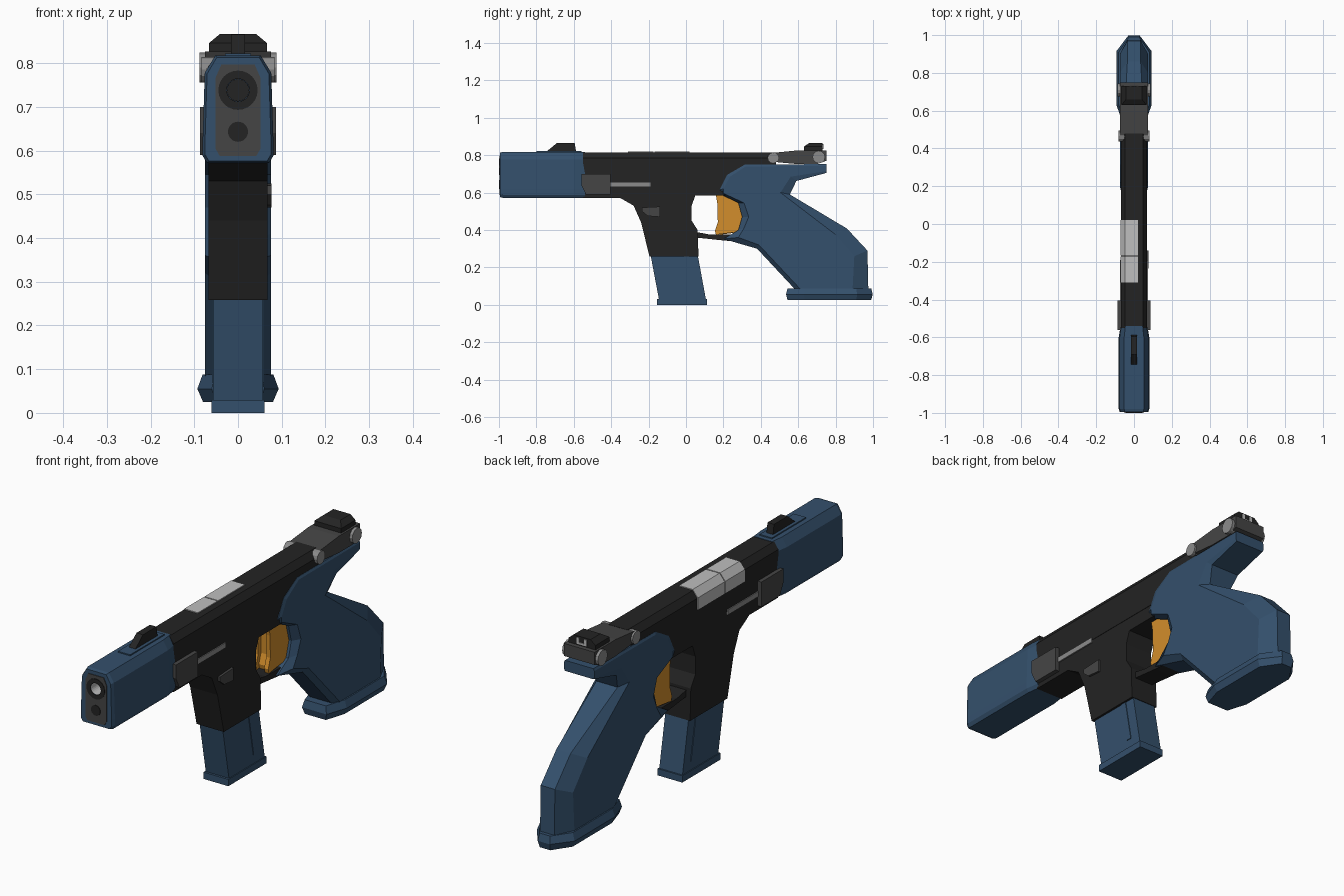
import bpy, bmesh, math

if "Cube" in bpy.data.objects:
    bpy.data.objects.remove(bpy.data.objects["Cube"])

def material(name, rgb):
    m = bpy.data.materials.new(name)
    m.diffuse_color = (*rgb, 1)
    m.use_nodes = True
    m.node_tree.nodes["Principled BSDF"].inputs["Base Color"].default_value = m.diffuse_color
    return m

BLUE = material("steel blue", (0.034, 0.080, 0.150))
BLACK = material("black", (0.017, 0.017, 0.017))
DARK = material("dark grey", (0.060, 0.060, 0.060))
GREY = material("mid grey", (0.26, 0.26, 0.26))
SILVER = material("silver", (0.52, 0.52, 0.52))
ORANGE = material("orange", (0.65, 0.27, 0.025))

def loft(name, rings, mat):
    """Closed solid through rings of 3D points with equal counts."""
    bm = bmesh.new()
    vs = [[bm.verts.new(p) for p in r] for r in rings]
    n = len(vs[0])
    for a, b in zip(vs, vs[1:]):
        for i in range(n):
            j = (i + 1) % n
            bm.faces.new((a[i], a[j], b[j], b[i]))
    bm.faces.new(vs[0])
    bm.faces.new(vs[-1])
    bmesh.ops.recalc_face_normals(bm, faces=bm.faces)
    me = bpy.data.meshes.new(name)
    bm.to_mesh(me)
    bm.free()
    me.materials.append(mat)
    ob = bpy.data.objects.new(name, me)
    bpy.context.collection.objects.link(ob)
    return ob

def side(name, pts, x0, x1, mat):
    """Side (y, z) profile extruded across x."""
    return loft(name, [[(x, y, z) for y, z in pts] for x in (x0, x1)], mat)

def section(half, y, sx=1.0, sz=1.0, cz=0.69):
    """Mirrored (x, z) cross-section placed at y."""
    pts = half + [(-x, z) for x, z in reversed(half)]
    return [(x * sx, y, cz + (z - cz) * sz) for x, z in pts]

def box(name, x0, x1, y0, y1, z0, z1, mat):
    return side(name, [(y0, z0), (y1, z0), (y1, z1), (y0, z1)], x0, x1, mat)

def cyl(name, loc, r, depth, axis, mat, segs=24, caps='NGON'):
    rot = (math.pi / 2, 0, 0) if axis == 'y' else (0, math.pi / 2, 0)
    bpy.ops.mesh.primitive_cylinder_add(vertices=segs, radius=r, depth=depth, location=loc,
                                        rotation=rot, end_fill_type=caps)
    ob = bpy.context.object
    ob.name = name
    ob.data.materials.append(mat)
    return ob

# Barrel shroud with front plate and muzzle
half = [(.052, .817), (.076, .778), (.081, .62), (.081, .588), (.071, .572)]
shroud = loft("barrel_shroud", [section(half, -.995, .93, .97), section(half, -.98),
                                section(half, -.60), section(half, -.54, .88)], BLUE)
plate_half = [(.038, .797), (.052, .765), (.052, .605), (.042, .588)]
plate = loft("front_plate", [section(plate_half, -.998), section(plate_half, -.98)], DARK)
ring = cyl("muzzle_ring", (0, -.985, .738), .045, .03, 'y', BLACK)
cyl("lower_port", (0, -.99, .643), .023, .02, 'y', BLACK)
cutter = cyl("bore_cutter", (0, -.95, .738), .026, .16, 'y', BLACK)
cutter.hide_render = True
cutter.hide_viewport = True
for ob in (shroud, plate, ring):
    mod = ob.modifiers.new("bore", 'BOOLEAN')
    mod.operation = 'DIFFERENCE'
    mod.object = cutter
cyl("bore_liner", (0, -.94, .738), .0255, .11, 'y', SILVER, caps='NOTHING')
cyl("bore_end", (0, -.88, .738), .0255, .01, 'y', BLACK)

# Front sight on a low rib
box("front_sight_rib", -.03, .03, -.80, -.56, .81, .822, BLUE)
side("front_sight", [(-.745, .82), (-.69, .865), (-.595, .865), (-.588, .82)], -.016, .016, BLACK)

# Receiver and lower frame with magazine well
rec = [(.048, .815), (.069, .785), (.069, .645)]
loft("receiver", [section(rec, -.55), section(rec, .48)], BLACK)
side("lower_frame", [(-.55, .57), (-.35, .57), (-.28, .53), (-.24, .44), (-.195, .258),
                     (.067, .258), (.062, .40), (.03, .45), (.03, .53), (.05, .585),
                     (.25, .585), (.25, .66), (-.55, .66)], -.067, .067, BLACK)
side("trigger_guard", [(.05, .39), (.13, .375), (.30, .375), (.30, .335), (.19, .345), (.05, .36)],
     -.045, .045, BLACK)

# Ejection cover wrapping over the left upper edge
cover = [(.02, .80), (.02, .819), (-.047, .819), (-.072, .788), (-.072, .735), (-.06, .735)]
for i, (a, b) in enumerate([(-.31, -.173), (-.168, .02)]):
    loft(f"bolt_cover_{i}", [[(x, y, z) for x, z in cover] for y in (a, b)], SILVER)

# Side plates, slide strips and sight pins on both sides
for s, tag in ((1, "right"), (-1, "left")):
    side(f"cocking_plate_{tag}", [(-.56, .70), (-.405, .70), (-.405, .59), (-.535, .59), (-.56, .64)],
         s * .06, s * .087, DARK)
    box(f"slide_strip_{tag}", s * .06, s * .073, -.41, -.19, .632, .655, GREY)
    cyl(f"front_pin_{tag}", (s * .06, .465, .785), .029, .046, 'x', GREY, 12)
    cyl(f"rear_pin_{tag}", (s * .068, .71, .79), .034, .04, 'x', GREY, 12)
    box(f"magazine_rib_{tag}", s * .05, s * .061, -.005, .015, .258, .27, BLACK)
side("magazine_release", [(-.235, .52), (-.14, .525), (-.14, .47), (-.205, .475), (-.235, .50)],
     .06, .077, DARK)

# Magazine
side("magazine", [(-.19, .27), (.062, .27), (.108, .02), (-.143, .02)], -.057, .057, BLUE)
box("magazine_base", -.061, .061, -.155, .113, 0, .03, BLUE)
for s in (1, -1):
    side("magazine_side_rib", [(-.01, .26), (.015, .26), (.05, .07), (.025, .07)],
         s * .05, s * .060, BLUE)

# Trigger: two cheeks with a recessed centre
trig = [(.16, .585), (.25, .585), (.30, .54), (.31, .46), (.28, .39), (.16, .375), (.155, .395),
        (.17, .44), (.168, .54)]
for s in (1, -1):
    side("trigger_cheek", trig, s * .02, s * .04, ORANGE)
side("trigger_web", [(y + .02, z) for y, z in trig], -.02, .02, ORANGE)

# Grip: each row is outer edge (y, z) and its chamfered inner partner (y, z)
grip = [(.18, .615, .20, .62), (.22, .695, .235, .685), (.315, .75, .32, .74),
        (.75, .752, .75, .742), (.75, .705, .75, .715), (.59, .662, .56, .685),
        (.555, .59, .505, .60), (.86, .408, .80, .375), (.97, .29, .90, .26),
        (.975, .075, .89, .075), (.59, .075, .62, .075), (.38, .30, .39, .32),
        (.20, .352, .28, .36), (.28, .40, .31, .41), (.30, .47, .335, .47),
        (.28, .545, .31, .545), (.19, .588, .20, .596)]
def edge_x(y, z):
    return .070 if z > .6 else (.035 if y > .8 else .052)
outer = [(edge_x(y, z), y, z) for y, z, _, _ in grip]
inner = [(.075, y, z) for _, _, y, z in grip]
flip = lambda r: [(-x, y, z) for x, y, z in r]
loft("grip", [flip(inner), flip(outer), outer, inner], BLUE)

# Flared grip base
foot = [(.03, .998), (.093, .915), (.093, .63), (.06, .535)]
foot += [(-x, y) for x, y in reversed(foot)]
loft("grip_base", [[(x * k, .766 + (y - .766) * (k + 3) / 4, z) for x, y in foot]
                   for z, k in ((.025, .86), (.055, 1), (.088, .87))], BLUE)

# Rear sight block, blade and notch plate
side("sight_base", [(.46, .765), (.46, .812), (.60, .826), (.75, .826), (.75, .77), (.70, .752), (.60, .752)],
     -.075, .075, DARK)
loft("rear_sight", [[(-a, .63 + c, z), (a, .63 + c, z), (a, .73, z), (-a, .73, z)]
                    for a, c, z in ((.066, 0, .82), (.066, 0, .846), (.042, .03, .866))], BLACK)
for n, x0, x1, z0, z1 in (("left", -.025, -.012, .838, .86), ("right", .012, .025, .838, .86),
                          ("bottom", -.025, .025, .832, .84)):
    box(f"sight_notch_{n}", x0, x1, .728, .734, z0, z1, SILVER)
